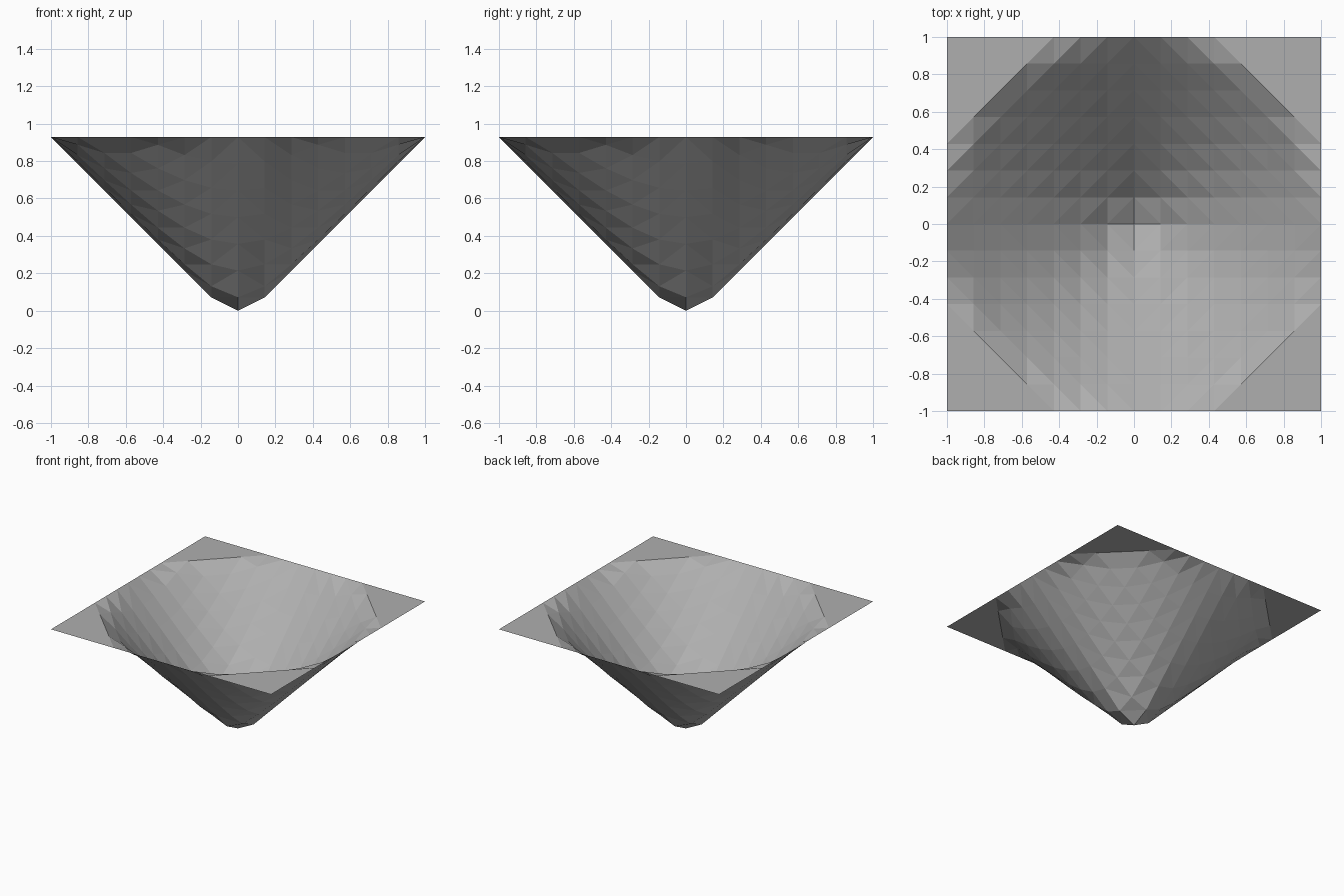
import bpy, bmesh
from math import hypot

if "Cube" in bpy.data.objects:
    bpy.data.objects.remove(bpy.data.objects["Cube"])

N = 14             # grid cells per side
STEP = 2 / N
BLUNT = STEP / 2   # the blunted tip lowers the cone by half a cell


def height(x, y):
    # cone with a blunted tip, levelled off outside radius 1
    return max(min(hypot(x, y), 1.0) - BLUNT, 0.0)


# Funnel sheet: a square height grid
bm = bmesh.new()
grid = [[None] * (N + 1) for _ in range(N + 1)]
for i in range(N + 1):
    for j in range(N + 1):
        x, y = -1 + i * STEP, -1 + j * STEP
        grid[i][j] = bm.verts.new((x, y, height(x, y)))

# Split each cell along the diagonal that runs around the centre
for i in range(N):
    for j in range(N):
        a, b = grid[i][j], grid[i + 1][j]
        c, d = grid[i + 1][j + 1], grid[i][j + 1]
        if (i < N // 2) == (j < N // 2):
            tris = ((a, b, d), (b, c, d))
        else:
            tris = ((a, b, c), (a, c, d))
        for t in tris:
            bm.faces.new(t)

mesh = bpy.data.meshes.new("funnel_sheet")
bm.to_mesh(mesh)
bm.free()
obj = bpy.data.objects.new("funnel_sheet", mesh)
bpy.context.collection.objects.link(obj)

# Mid grey finish
grey = bpy.data.materials.new("mid_grey")
grey.diffuse_color = (0.43, 0.43, 0.43, 1)
grey.use_nodes = True
grey.node_tree.nodes["Principled BSDF"].inputs["Base Color"].default_value = grey.diffuse_color
mesh.materials.append(grey)
